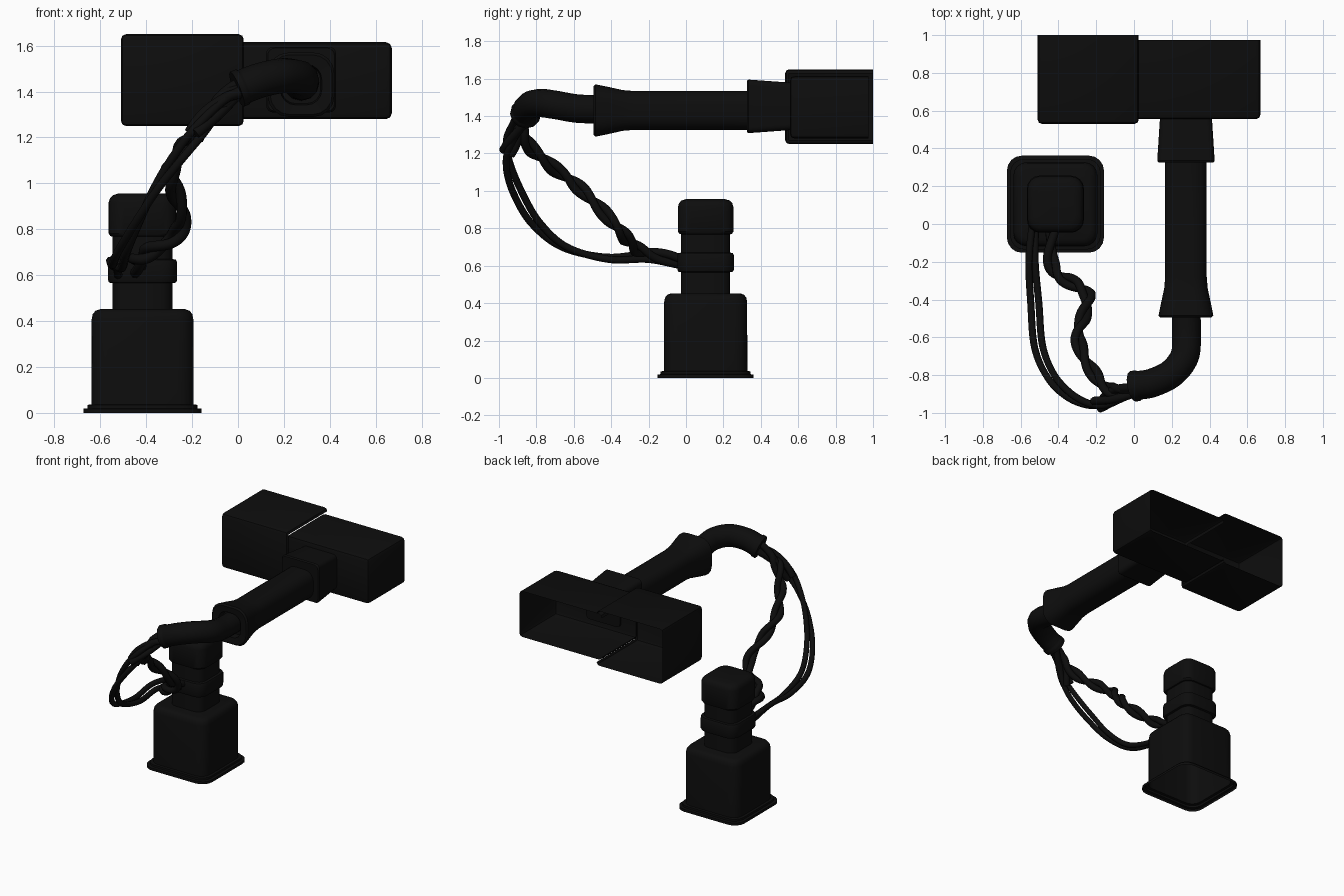
import bpy, bmesh
from math import sin, cos, pi
from mathutils import Vector

if "Cube" in bpy.data.objects:
    bpy.data.objects.remove(bpy.data.objects["Cube"])

black = bpy.data.materials.new("black_plastic")
black.diffuse_color = (0.004, 0.004, 0.004, 1)
black.use_nodes = True
black.node_tree.nodes["Principled BSDF"].inputs["Base Color"].default_value = black.diffuse_color


def finish(name, bm, angle=35):
    bmesh.ops.recalc_face_normals(bm, faces=bm.faces)
    me = bpy.data.meshes.new(name)
    bm.to_mesh(me)
    bm.free()
    ob = bpy.data.objects.new(name, me)
    bpy.context.collection.objects.link(ob)
    me.materials.append(black)
    bpy.ops.object.select_all(action='DESELECT')
    ob.select_set(True)
    bpy.context.view_layer.objects.active = ob
    bpy.ops.object.shade_smooth_by_angle(angle=angle * pi / 180)
    return ob


def loft(name, rings, place, start=True, end=True, seg=4):
    """Loft of rounded squares; ring = (half u, half v, corner radius, position)."""
    bm = bmesh.new()
    loops = []
    for hu, hv, r, pos in rings:
        loop = []
        for k, (su, sv) in enumerate([(1, 1), (-1, 1), (-1, -1), (1, -1)]):
            for i in range(seg + 1):
                a = (k + i / seg) * pi / 2
                loop.append(bm.verts.new(place(su * (hu - r) + r * cos(a), sv * (hv - r) + r * sin(a), pos)))
        loops.append(loop)
    for a, b in zip(loops, loops[1:]):
        n = len(a)
        for i in range(n):
            bm.faces.new((a[i], a[(i + 1) % n], b[(i + 1) % n], b[i]))
    if start:
        bm.faces.new(loops[0])
    if end:
        bm.faces.new(loops[-1])
    return finish(name, bm)


def open_box(name, lo, hi, bevel, open_side):
    """Housing shell open at the back (+y) and where it meets its neighbour."""
    bm = bmesh.new()
    bmesh.ops.create_cube(bm, size=1)
    for v in bm.verts:
        v.co = Vector([(l + h) / 2 + c * (h - l) for l, h, c in zip(lo, hi, v.co)])
    bm.normal_update()
    bmesh.ops.delete(bm, geom=[f for f in bm.faces if f.normal.y > .9], context='FACES_ONLY')
    edges = [e for e in bm.edges if not e.is_boundary]
    bmesh.ops.bevel(bm, geom=edges, offset=bevel, segments=2, profile=0.5, affect='EDGES')
    bm.normal_update()
    gone = [f for f in bm.faces if f.normal.x * open_side > .99]
    bmesh.ops.delete(bm, geom=gone, context='FACES_ONLY')
    # keep outward orientation for an open shell
    return finish(name, bm)


def spline(pts, steps=8):
    p = [Vector(q) for q in pts]
    p = [2 * p[0] - p[1]] + p + [2 * p[-1] - p[-2]]
    out = []
    for i in range(1, len(p) - 2):
        a, b, c, d = p[i - 1:i + 3]
        for s in range(steps):
            t = s / steps
            out.append(0.5 * (2 * b + (c - a) * t + (2 * a - 5 * b + 4 * c - d) * t ** 2
                              + (3 * b - a - 3 * c + d) * t ** 3))
    return out + [p[-2]]


def tube(name, pts, radii, sides=2):
    cu = bpy.data.curves.new(name, 'CURVE')
    cu.dimensions = '3D'
    cu.bevel_depth = 1
    cu.bevel_resolution = sides
    cu.use_fill_caps = True
    s = cu.splines.new('POLY')
    s.points.add(len(pts) - 1)
    for q, c, r in zip(s.points, pts, radii):
        q.co = (*c, 1)
        q.radius = r
    s.use_smooth = True
    cu.materials.append(black)
    ob = bpy.data.objects.new(name, cu)
    bpy.context.collection.objects.link(ob)


def bundle(name, path, count, radius, spread, turns):
    pts = spline(path)
    n = len(pts)
    for k in range(count):
        strand = []
        for i, c in enumerate(pts):
            t = (pts[min(i + 1, n - 1)] - pts[max(i - 1, 0)]).normalized()
            u = t.cross(Vector((0, .3, 1))).normalized()
            v = t.cross(u)
            a = 2 * pi * (k / count + turns * i / n)
            strand.append(c + spread * (u * cos(a) + v * sin(a)))
        tube(f"{name}_{k + 1}", strand, [radius] * n)


# Pedestal: flange, block, ringed neck and cap
BX, BY = -0.416, 0.105
up = lambda u, v, z: (BX + u, BY + v, z)
sq = lambda h, r, z: (h, h, r, z)
loft("base_block", [sq(.257, .08, 0), sq(.257, .08, .018), sq(.24, .075, .02), sq(.24, .075, .035),
                    sq(.223, .07, .037), sq(.222, .07, .405), sq(.217, .068, .43), sq(.205, .06, .445),
                    sq(.185, .05, .452)], up, start=False)
loft("neck", [sq(.131, .06, .44), sq(.131, .06, .565), sq(.146, .065, .568), sq(.151, .068, .58),
              sq(.151, .068, .655), sq(.146, .065, .667), sq(.131, .06, .67), sq(.131, .06, .768),
              sq(.14, .065, .77), sq(.148, .068, .782), sq(.148, .068, .915), sq(.142, .064, .935),
              sq(.13, .058, .948), sq(.105, .05, .956)], up, start=False)

# Two-part housing, hollow from behind
open_box("housing_large", (-.51, .53, 1.25), (.025, 1, 1.65), .022, 1)
open_box("housing_small", (.0, .555, 1.28), (.67, .975, 1.615), .025, -1)

# Arm with flared mouth, and the square collar joining it to the housing
along = lambda u, v, y: (.275 + u, y, 1.43 + v)
loft("arm", [(.085, .082, .06, -.44), (.09, .088, .065, -.49), (.135, .13, .085, -.495), (.145, .14, .09, -.485),
             (.13, .125, .082, -.41), (.115, .109, .072, -.34), (.11, .104, .07, -.28),
             (.11, .104, .07, .34)], along)
collar = lambda u, v, y: (.275 + u, y, 1.452 + v)
loft("arm_collar", [(.145, .137, .03, .325), (.152, .143, .03, .335), (.137, .126, .03, .57)], collar)

# Bent sleeve where the cables leave the arm
sleeve = spline([(.275, -.42, 1.435), (.278, -.58, 1.44), (.268, -.7, 1.46), (.2, -.79, 1.47),
                 (.1, -.84, 1.45), (.02, -.855, 1.42), (-.005, -.86, 1.41)])
m = len(sleeve)
tube("cable_sleeve", sleeve, [.076 + (.006 if i > m * .8 else 0) for i in range(m)], 4)

# Loose outer cable pair and twisted inner cable
bundle("outer_cable", [(.02, -.86, 1.41), (-.07, -.91, 1.34), (-.16, -.955, 1.24), (-.25, -.95, 1.13),
                       (-.35, -.9, .99), (-.44, -.805, .83), (-.505, -.65, .7), (-.525, -.42, .64),
                       (-.54, -.2, .648), (-.53, .0, .615)], 2, .019, .022, .7)
bundle("twisted_cable", [(.02, -.85, 1.41), (-.1, -.885, 1.335), (-.18, -.83, 1.23), (-.25, -.73, 1.14),
                         (-.295, -.61, 1.05), (-.27, -.5, .95), (-.24, -.4, .84), (-.285, -.33, .76),
                         (-.39, -.28, .7), (-.44, -.19, .665), (-.43, .0, .615)], 2, .023, .021, 4)
# Short stub of bunched cables below the sleeve
bundle("cable_root", [(.03, -.855, 1.42), (-.05, -.885, 1.37), (-.13, -.92, 1.29), (-.19, -.95, 1.21)],
       3, .023, .028, .5)
